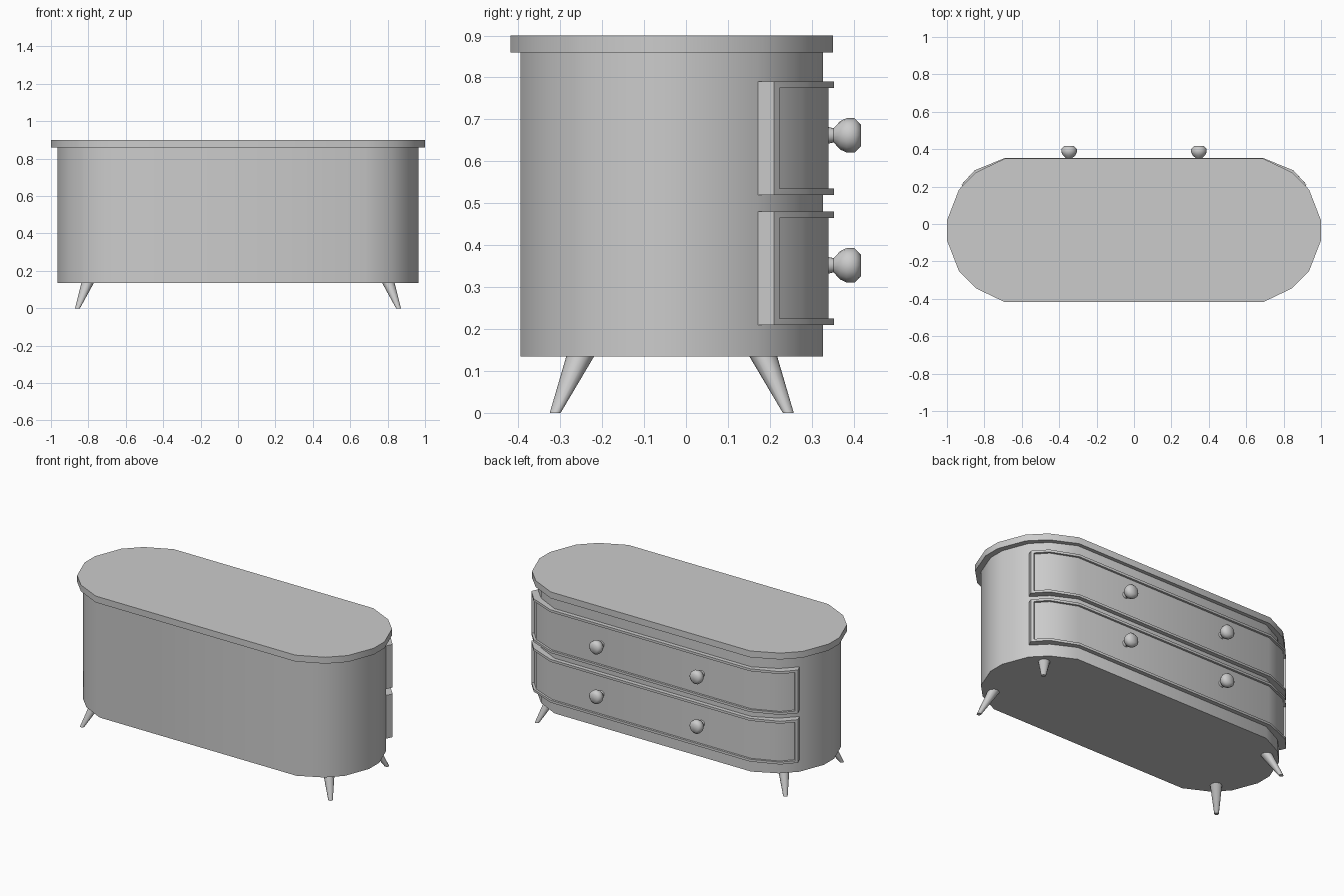
import bpy, bmesh, math
from mathutils import Vector

cube = bpy.data.objects.get("Cube")
if cube:
    bpy.data.objects.remove(cube, do_unlink=True)

grey = bpy.data.materials.new("plain_grey")
grey.use_nodes = True
colour = (0.6, 0.6, 0.6, 1)
grey.diffuse_color = colour
grey.node_tree.nodes["Principled BSDF"].inputs["Base Color"].default_value = colour

MID_Y = -0.034  # centre line of the cabinet


def finish(name, bm, angle=30):
    bmesh.ops.recalc_face_normals(bm, faces=bm.faces[:])
    mesh = bpy.data.meshes.new(name)
    bm.to_mesh(mesh)
    bm.free()
    mesh.materials.append(grey)
    ob = bpy.data.objects.new(name, mesh)
    bpy.context.collection.objects.link(ob)
    bpy.ops.object.select_all(action='DESELECT')
    ob.select_set(True)
    bpy.context.view_layer.objects.active = ob
    bpy.ops.object.shade_smooth_by_angle(angle=math.radians(angle))
    return ob


def bridge(bm, a, b):
    n = len(a)
    for i in range(n):
        j = (i + 1) % n
        bm.faces.new((a[i], a[j], b[j], b[i]))


def oval_slab(name, quarter, z0, z1):
    # Mirror a quarter outline into a closed oval, then extrude it
    right = [(x, -y) for x, y in quarter] + quarter[::-1]
    outline = right + [(-x, y) for x, y in right[::-1]]
    bm = bmesh.new()
    low, high = [[bm.verts.new((x, y + MID_Y, z)) for x, y in outline] for z in (z0, z1)]
    bridge(bm, low, high)
    bm.faces.new(low)
    bm.faces.new(high)
    finish(name, bm)


def drawer(name, z0, z1):
    # Half paths in plan, from the middle bend to the end: base, rim, inner rim, panel
    base = [(0.68, 0.31), (0.81, 0.25), (0.9, 0.163)]
    rim = [(0.69, 0.353), (0.852, 0.287), (0.922, 0.21)]
    inner = rim[:2] + [(0.911, 0.223)]
    panel = [(0.688, 0.34), (0.842, 0.277), (0.899, 0.214)]
    bm = bmesh.new()

    def ring(half, inset):
        path = [(-x, y) for x, y in half[::-1]] + half
        return ([bm.verts.new((x, y, z0 + inset)) for x, y in path]
                + [bm.verts.new((x, y, z1 - inset)) for x, y in path[::-1]])

    rings = [ring(base, 0), ring(rim, 0), ring(inner, 0.015), ring(panel, 0.015)]
    for a, b in zip(rings, rings[1:]):
        bridge(bm, a, b)
    for r in (rings[0], rings[-1]):
        n = len(r)
        for i in range(n // 2 - 1):
            bm.faces.new((r[i], r[i + 1], r[n - 2 - i], r[n - 1 - i]))
    finish(name, bm)


def knob(name, x, z, sides=16):
    # Turned profile: depth and radius
    profile = [(0.335, 0.021), (0.352, 0.017), (0.368, 0.034), (0.383, 0.041),
               (0.402, 0.041), (0.417, 0.026)]
    bm = bmesh.new()
    rings = [[bm.verts.new((x + r * math.cos(t), y, z + r * math.sin(t)))
              for t in [math.tau * k / sides for k in range(sides)]] for y, r in profile]
    for a, b in zip(rings, rings[1:]):
        bridge(bm, a, b)
    bm.faces.new(rings[0])
    bm.faces.new(rings[-1])
    finish(name, bm, 50)


def leg(name, sx, sy, sides=12):
    # Splayed tapered leg
    ends = [((0.858, 0.278, 0), 0.013), ((0.802, 0.216, 0.14), 0.034)]
    bm = bmesh.new()
    rings = []
    for (x, y, z), r in ends:
        c = Vector((sx * x, sy * y + MID_Y, z))
        rings.append([bm.verts.new(c + Vector((r * math.cos(t), r * math.sin(t), 0)))
                      for t in [math.tau * k / sides for k in range(sides)]])
    bridge(bm, *rings)
    for r in rings:
        bm.faces.new(r)
    finish(name, bm, 40)


# Cabinet body and overhanging top
top_quarter = [(0.69, 0.384), (0.845, 0.31), (0.936, 0.218), (1.0, 0.053)]
body_quarter = [(0.68, 0.361), (0.822, 0.29), (0.905, 0.205), (0.965, 0.05)]
oval_slab("cabinet_body", body_quarter, 0.135, 0.862)
oval_slab("table_top", top_quarter, 0.86, 0.9)

# Two drawers, each with two knobs
for level, z0 in (("lower", 0.21), ("upper", 0.52)):
    drawer(level + "_drawer", z0, z0 + 0.27)
    for side, sx in (("left", 1), ("right", -1)):
        knob(f"{level}_{side}_knob", sx * 0.347, z0 + 0.142)

# Four legs
for side, sx in (("left", 1), ("right", -1)):
    for end, sy in (("front", -1), ("back", 1)):
        leg(f"{end}_{side}_leg", sx, sy)
